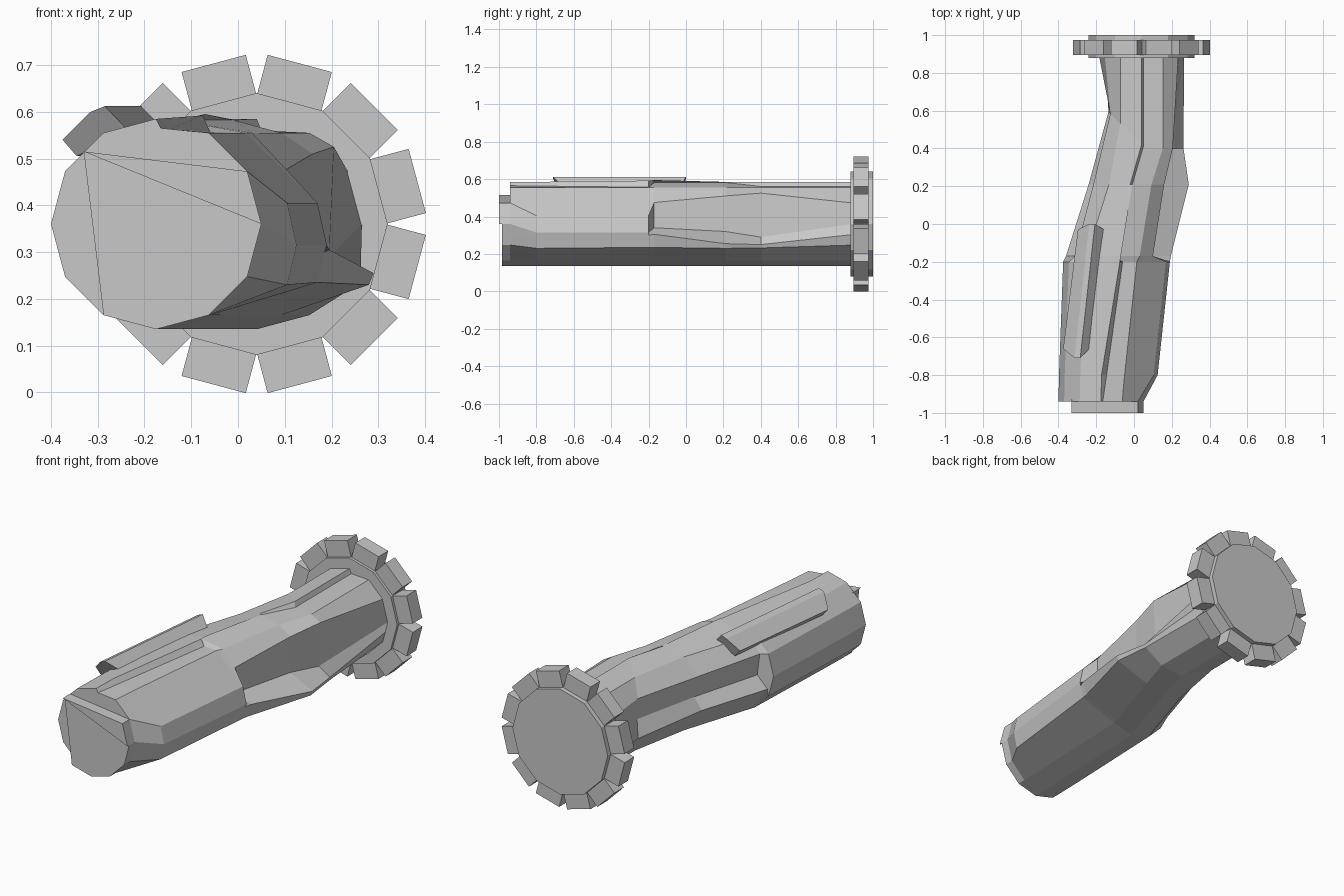
import bpy, bmesh
from math import cos, sin, radians, pi
from mathutils import Matrix

cube = bpy.data.objects.get("Cube")
if cube:
    bpy.data.objects.remove(cube)

grey = bpy.data.materials.new("plain grey")
grey.use_nodes = True
COLOUR = (0.58, 0.58, 0.58, 1)
grey.diffuse_color = COLOUR
grey.node_tree.nodes["Principled BSDF"].inputs["Base Color"].default_value = COLOUR

SIDES, RADIUS, HEIGHT = 12, 0.225, 0.36


def finish(name, bm):
    bmesh.ops.recalc_face_normals(bm, faces=bm.faces)
    mesh = bpy.data.meshes.new(name)
    bm.to_mesh(mesh)
    bm.free()
    mesh.materials.append(grey)
    obj = bpy.data.objects.new(name, mesh)
    bpy.context.collection.objects.link(obj)
    return obj


def ring(cx, radius):
    angles = [radians(30 * k) for k in range(SIDES)]
    return [(cx + radius * cos(a), HEIGHT + radius * sin(a)) for a in angles]


def body_ring(cx, changes):
    """Twelve-sided ring with a lip point on its last side and a step point near the top."""
    pts = dict(enumerate(ring(cx, RADIUS)))
    pts["lip"] = tuple((a + b) / 2 for a, b in zip(pts[11], pts[0]))
    pts["step"] = tuple(0.9 * a + 0.1 * b for a, b in zip(pts[3], pts[2]))
    pts.update(changes)
    order = [0, 1, 2, "step"] + list(range(3, SIDES)) + ["lip"]
    return [pts[k] for k in order]


def loft(bm, sections):
    """Skin a list of (y, [(x, z), ...]) sections and cap both ends."""
    rows = [[bm.verts.new((x, y, z)) for x, z in pts] for y, pts in sections]
    for a, b in zip(rows, rows[1:]):
        n = len(a)
        for i in range(n):
            bm.faces.new((a[i], a[(i + 1) % n], b[(i + 1) % n], b[i]))
    bm.faces.new(rows[0])
    bm.faces.new(rows[-1])
    return rows


def solid(name, sections):
    bm = bmesh.new()
    loft(bm, sections)
    return finish(name, bm)


# Bent body: bulged front panel, stepped top, and a channel with a lower lip on each side
stations = [
    (-0.94, -0.175, {"step": (-0.165, 0.565)}),
    (-0.80, -0.172, {0: (0.125, 0.315), 1: (0.105, 0.405), 2: (-0.05, 0.555),
                     11: (0.105, 0.23), "lip": (0.12, 0.29), "step": (-0.145, 0.563)}),
    (-0.20, -0.15, {0: (0.19, 0.315), 1: (0.17, 0.405), 2: (0.015, 0.555),
                    3: (-0.075, 0.592), 11: (0.17, 0.235), "lip": (0.185, 0.30),
                    "step": (-0.06, 0.557)}),
    (-0.17, -0.14, {0: (0.10, 0.34), 1: (0.10, 0.475), 2: (0.03, 0.555),
                    3: (-0.07, 0.595), 5: (-0.315, 0.475), 6: (-0.30, 0.36),
                    7: (-0.36, 0.30), 11: (0.175, 0.235), "lip": (0.195, 0.305)}),
    (0.21, -0.02, {0: (0.16, 0.32), 1: (0.16, 0.51), 6: (-0.195, 0.36),
                   7: (-0.24, 0.30), 11: (0.28, 0.23), "lip": (0.29, 0.255)}),
    (0.40, 0.04, {0: (0.195, 0.29), 1: (0.205, 0.525), 5: (-0.125, 0.475),
                  6: (-0.115, 0.36), 7: (-0.135, 0.27), 11: (0.258, 0.232),
                  "lip": (0.262, 0.25), "step": (0.05, 0.56)}),
    (0.89, 0.04, {"step": (0.05, 0.56)}),
]
bm = bmesh.new()
rows = loft(bm, [(y, body_ring(cx, ch)) for y, cx, ch in stations])
for v in rows[-2]:      # the rear bend runs diagonally across the body
    v.co.y += max(0, 0.06 - v.co.x)
finish("body", bm)

# Raised plates on the front end
apex = (-0.33, 0.515)
front = ring(-0.175, RADIUS)
lower_plate = [apex, front[0]] + front[:7:-1]
solid("lower_end_plate", [(-0.985, lower_plate), (-0.93, lower_plate)])
wedge = [apex, front[1], front[0]]
solid("end_wedge", [(-1.0, wedge), (-0.93, wedge)])

# Slanted rail on the upper left shoulder
rail = [(-0.375, 0.54), (-0.315, 0.60), (-0.285, 0.612), (-0.235, 0.56), (-0.345, 0.505)]
bm = bmesh.new()
loft(bm, [(-0.71, rail), (0.0, [(x + 0.078, z) for x, z in rail])])
for v in bm.verts:
    if v.co.z < 0.57:
        v.co.y += 0.05 if v.co.y < -0.5 else -0.03
finish("shoulder_rail", bm)

# Round end flange
FX, FR = 0.04, 0.28
disc = ring(FX, FR)
solid("flange", [(0.88, disc), (1.0, disc)])

# Twelve square teeth around the flange
apothem = FR * cos(pi / SIDES)
half = FR * sin(pi / SIDES)
bm = bmesh.new()
for k in range(SIDES):
    turn = (Matrix.Translation((FX, 0.935, HEIGHT))
            @ Matrix.Rotation(radians(30 * k + 15), 4, 'Y')
            @ Matrix.Translation((apothem + 0.0375, 0, 0))
            @ Matrix.Diagonal((0.095, 0.08, half * 1.96, 1)))
    bmesh.ops.create_cube(bm, size=1, matrix=turn)
finish("flange_teeth", bm)
